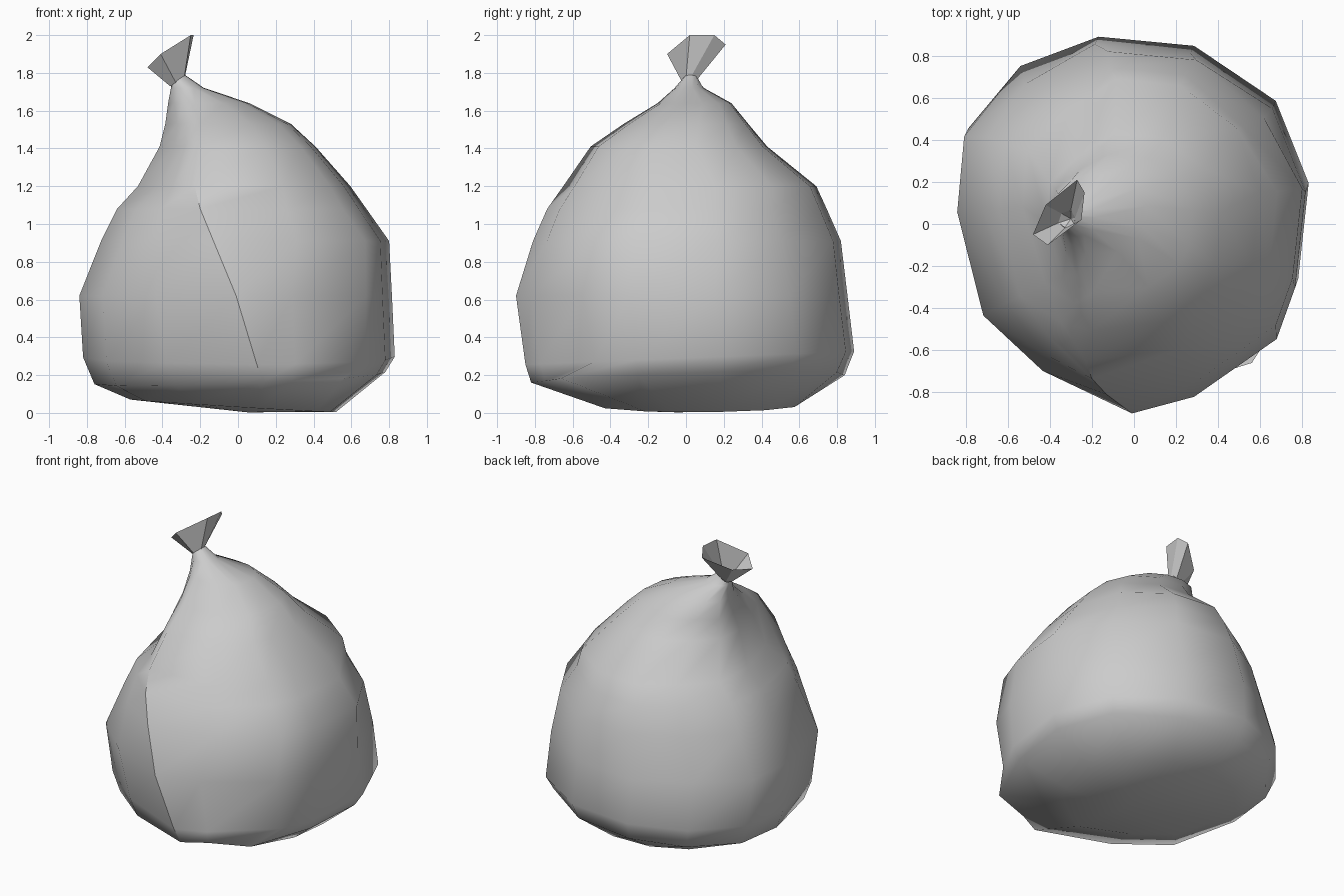
import bpy
import bmesh

cube = bpy.data.objects.get("Cube")
if cube:
    bpy.data.objects.remove(cube)

plastic = bpy.data.materials.new("grey_plastic")
plastic.use_nodes = True
GREY = (0.6, 0.6, 0.6, 1)
plastic.diffuse_color = GREY
plastic.node_tree.nodes["Principled BSDF"].inputs["Base Color"].default_value = GREY


def bridge(bm, low, high, smooth):
    """Join two equal rings of vertices with quads."""
    n = len(low)
    for i in range(n):
        j = (i + 1) % n
        bm.faces.new((low[i], low[j], high[j], high[i])).smooth = smooth


def finish(bm, name):
    mesh = bpy.data.meshes.new(name)
    bm.to_mesh(mesh)
    bm.free()
    mesh.materials.append(plastic)
    obj = bpy.data.objects.new(name, mesh)
    bpy.context.collection.objects.link(obj)
    return obj


# Lumpy outline of the bag, counter-clockwise from the front crease
OUTLINE = [(-.03, -1), (.36, -.91), (.81, -.58), (.94, -.32), (1, .2),
           (.81, .65), (.34, .95), (-.21, 1), (-.66, .84), (-.96, .5),
           (-1, .09), (-.85, -.47), (-.54, -.77)]

# Each level: height, x range, y range, slope along x and y, x of the crease
LEVELS = [
    (.035, -.57, .52, -.43, .60, -.06, .01, .10),
    (.18, -.76, .78, -.82, .84, .04, .03, .13),
    (.29, -.82, .83, -.85, .89, 0, .04, .10),
    (.62, -.84, .815, -.90, .855, 0, 0, -.01),
    (.91, -.725, .80, -.81, .82, 0, 0, -.13),
    (1.08, -.64, .68, -.735, .745, 0, 0, -.2),
    (1.2, -.53, .595, -.65, .69, 0, 0, -.23),
    (1.41, -.415, .41, -.505, .43, 0, 0, -.2),
    (1.53, -.385, .28, -.33, .33, 0, 0, -.2),
    (1.64, -.37, .06, -.15, .24, 0, 0, -.23),
    (1.72, -.355, -.18, -.06, .095, 0, 0, -.27),
    (1.985, -.355, -.28, -.02, .065, .7, 0, -.32),
]

# Dents and bulges: outline point -> (first level, last level, scale)
DENTS = {2: (3, 4, 1.03), 5: (4, 5, .94), 8: (3, 8, .93),
         11: (6, 8, .95), 12: (5, 8, .95)}

# Bag body
bm = bmesh.new()
rings = []
for level, (z, x0, x1, y0, y1, sx, sy, crease) in enumerate(LEVELS):
    cx, cy, hx, hy = (x0 + x1) / 2, (y0 + y1) / 2, (x1 - x0) / 2, (y1 - y0) / 2
    points = []
    for k, (u, v) in enumerate(OUTLINE):
        first, last, scale = DENTS.get(k, (0, 0, 1))
        if not first <= level <= last:
            scale = 1
        points.append([cx + hx * u * scale, cy + hy * v * scale])
    points[0][0] = crease
    # Keep the point beside the crease between its neighbours
    points[12][0] = crease + .6 * (points[11][0] - crease)
    # Full lower corner at the front left
    if level == 1:
        points[2] = [.56, -.66]
    rings.append([bm.verts.new((x, y, z + sx * x + sy * y)) for x, y in points])
for low, high in zip(rings, rings[1:]):
    bridge(bm, low, high, True)

# Slightly sagging bottom
centre = bm.verts.new((.05, -.05, .003))
for i, v in enumerate(rings[0]):
    bm.faces.new((rings[0][(i + 1) % len(OUTLINE)], v, centre)).smooth = True

# Sharp front crease up to the shoulder
for low, high in zip(rings[1:6], rings[2:7]):
    bm.edges.get((low[0], high[0])).smooth = False
bmesh.ops.recalc_face_normals(bm, faces=bm.faces[:])
finish(bm, "bag_body")

# Flared open end above the knot, flat faceted, its inside closing to a point
bm = bmesh.new()
NECK = [(-.36, .005, 1.73), (-.33, -.02, 1.75), (-.285, 0, 1.775),
        (-.28, .03, 1.785), (-.3, .067, 1.775), (-.345, .05, 1.745)]
RIM = [(-.48, -.05, 1.83), (-.41, -.10, 1.90), (-.25, .02, 2.0),
       (-.235, .15, 2.0), (-.27, .21, 1.95), (-.42, .09, 1.86)]
neck = [bm.verts.new(p) for p in NECK]
rim = [bm.verts.new(p) for p in RIM]
bridge(bm, neck, rim, False)
tip = bm.verts.new((-.3, .025, 1.72))
for i, v in enumerate(neck):
    bm.faces.new((neck[(i + 1) % len(neck)], v, tip))
finish(bm, "tied_top")
